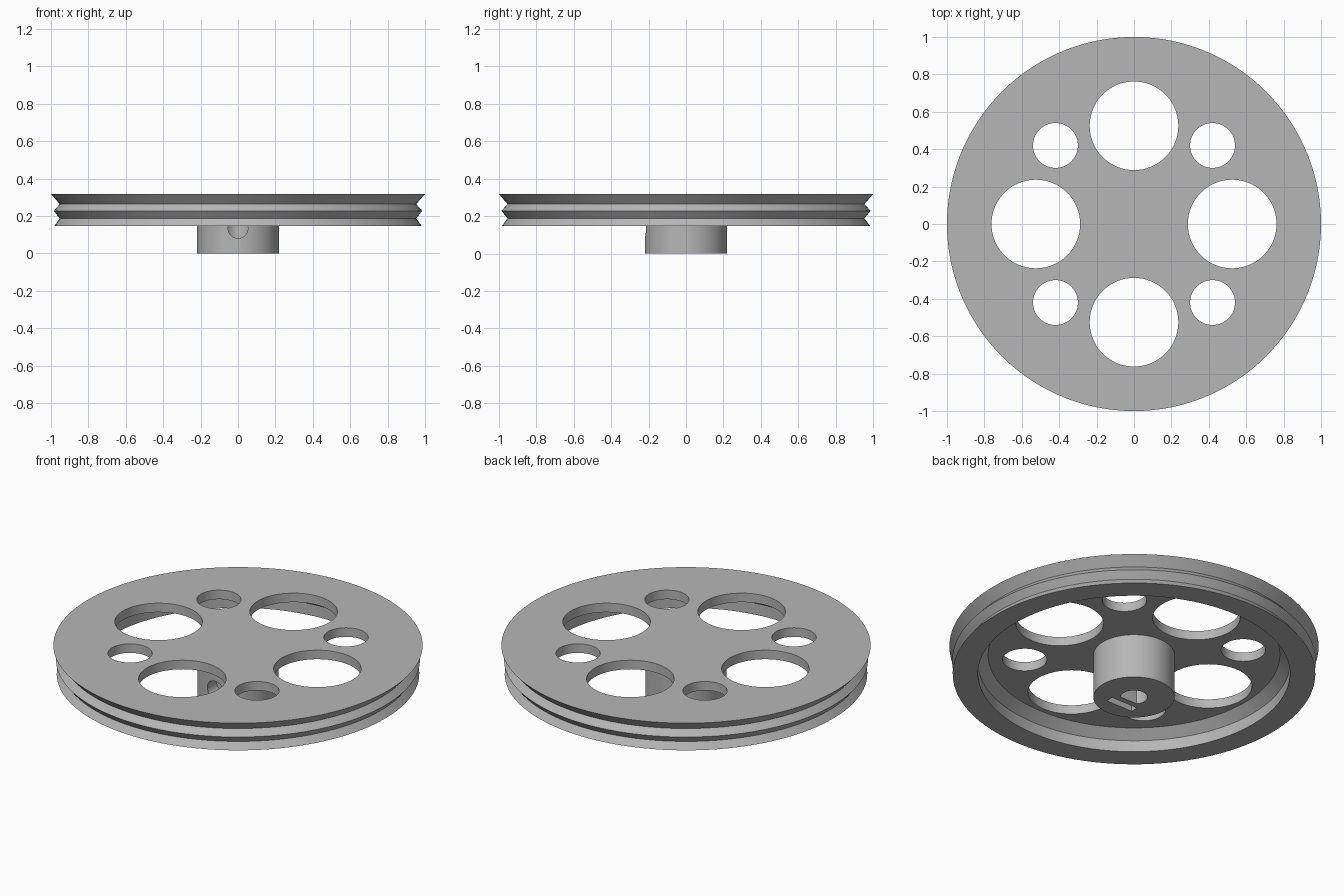
import bpy, bmesh, math
from mathutils import Vector

if "Cube" in bpy.data.objects:
    bpy.data.objects.remove(bpy.data.objects["Cube"])

SEGMENTS = 120
GREY = (0.47, 0.47, 0.47, 1)
grey = bpy.data.materials.new("plain grey")
grey.use_nodes = True
grey.diffuse_color = GREY
grey.node_tree.nodes["Principled BSDF"].inputs["Base Color"].default_value = GREY


def make_object(name, bm):
    bmesh.ops.recalc_face_normals(bm, faces=bm.faces)
    mesh = bpy.data.meshes.new(name)
    bm.to_mesh(mesh)
    bm.free()
    obj = bpy.data.objects.new(name, mesh)
    bpy.context.collection.objects.link(obj)
    mesh.materials.append(grey)
    return obj


def lathe(name, profile):
    """Turn a (radius, height) profile, running from axis to axis, around z."""
    bm = bmesh.new()
    verts = [bm.verts.new((r, 0, z)) for r, z in profile]
    edges = [bm.edges.new(pair) for pair in zip(verts, verts[1:])]
    bmesh.ops.spin(bm, geom=verts + edges, cent=(0, 0, 0), axis=(0, 0, 1),
                   angle=math.tau, steps=SEGMENTS, use_duplicate=False)
    bmesh.ops.remove_doubles(bm, verts=bm.verts, dist=1e-5)
    return make_object(name, bm)


def prism(name, outline, direction):
    """Extrude a closed outline of 3D points along a direction."""
    bm = bmesh.new()
    face = bm.faces.new([bm.verts.new(p) for p in outline])
    new = bmesh.ops.extrude_face_region(bm, geom=[face])["geom"]
    moved = [v for v in new if isinstance(v, bmesh.types.BMVert)]
    bmesh.ops.translate(bm, verts=moved, vec=Vector(direction))
    return make_object(name, bm)


def circle(radius, steps=64):
    return [(radius * math.cos(math.tau * i / steps),
             radius * math.sin(math.tau * i / steps)) for i in range(steps)]


def cut(target, cutters):
    """Subtract each cutter, then keep the finished mesh only."""
    for cutter in cutters:
        cutter.hide_render = True
        mod = target.modifiers.new("cut", 'BOOLEAN')
        mod.operation, mod.solver, mod.object = 'DIFFERENCE', 'EXACT', cutter
    depsgraph = bpy.context.evaluated_depsgraph_get()
    mesh = bpy.data.meshes.new_from_object(target.evaluated_get(depsgraph))
    target.modifiers.clear()
    target.data = mesh
    for cutter in cutters:
        bpy.data.objects.remove(cutter)


# Wheel: thin web, double V-grooved rim, hollow underside with a sloped corner
web_z, top_z, rim_z = 0.264, 0.318, 0.147
wheel = lathe("grooved_wheel", [
    (0, top_z), (1.0, top_z), (0.953, 0.264), (0.985, 0.228),
    (0.953, 0.187), (0.982, rim_z), (0.845, rim_z), (0.845, 0.215),
    (0.79, web_z), (0, web_z)])

# Four large and four small lightening holes, alternating around the web
holes = []
for i in range(8):
    angle = i * math.tau / 8
    distance, radius = (0.525, 0.237) if i % 2 == 0 else (0.594, 0.12)
    cx, cy = distance * math.cos(angle), distance * math.sin(angle)
    holes.append(prism("hole_cutter", [(cx + x, cy + y, 0.2) for x, y in circle(radius)],
                       (0, 0, 0.2)))
cut(wheel, holes)

# Hub below the web
hub = lathe("hub", [(0, 0), (0.22, 0), (0.22, 0.27), (0, 0.27)])

# D-shaped shaft bore, nut slot and set-screw hole in the hub
bore = prism("bore_cutter", [(x, max(y, -0.045), -0.1) for x, y in circle(0.073)],
             (0, 0, 0.355))
slot = prism("slot_cutter", [(x, y, -0.1) for x, y in
                             ((-0.088, -0.125), (0.088, -0.125),
                              (0.088, -0.08), (-0.088, -0.08))], (0, 0, 0.31))
screw = prism("screw_cutter", [(x, -0.3, 0.134 + z) for x, z in circle(0.053, 32)],
              (0, 0.29, 0))
cut(hub, [bore, slot, screw])

# Smooth round walls, crisp rims
bpy.ops.object.select_all(action='DESELECT')
for obj in (wheel, hub):
    obj.select_set(True)
bpy.context.view_layer.objects.active = wheel
bpy.ops.object.shade_smooth_by_angle(angle=math.radians(25))
